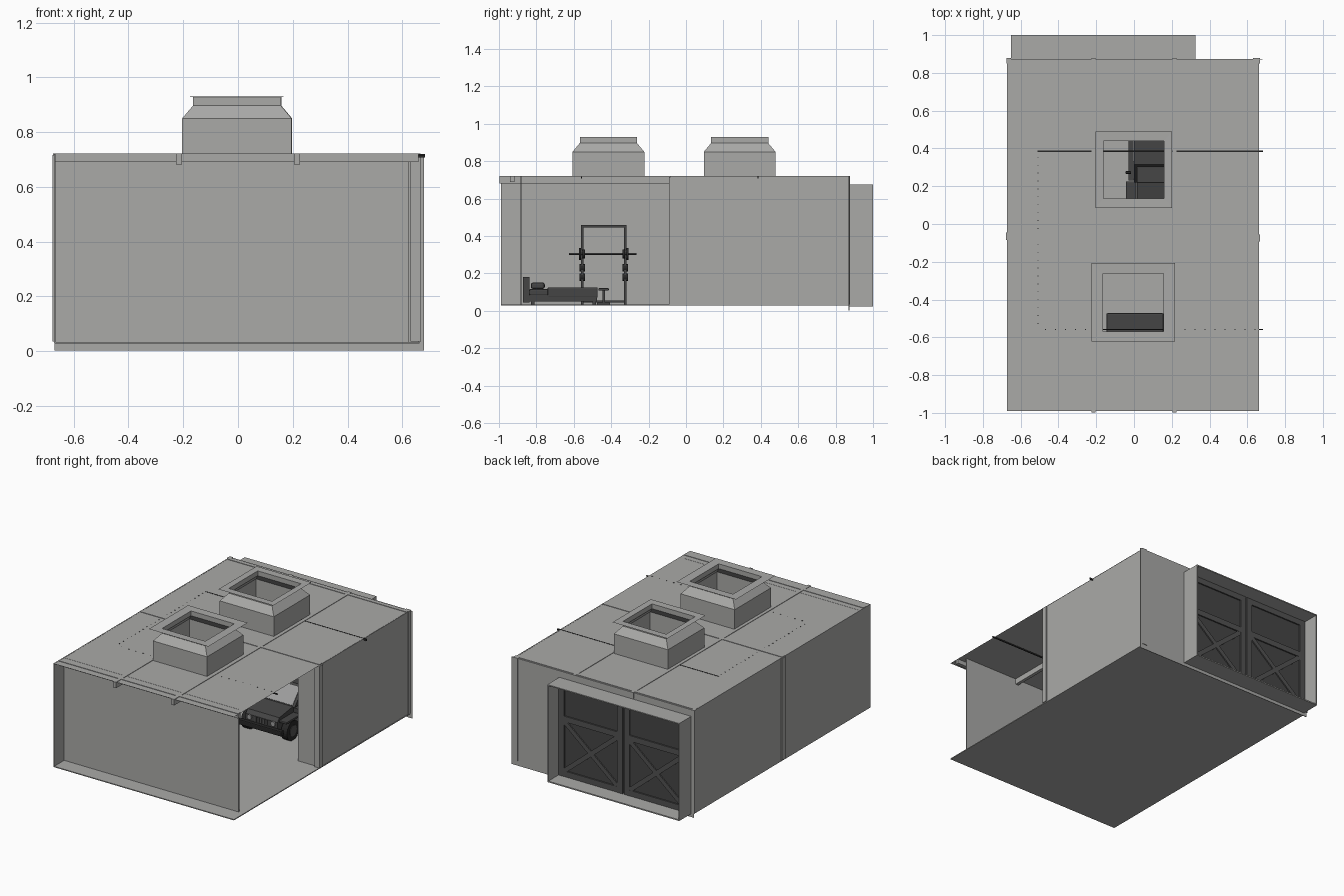
import bpy, bmesh, math
from mathutils import Vector


def mat(name, r, g, b):
    m = bpy.data.materials.new(name)
    m.diffuse_color = (r, g, b, 1)
    return m


GREY = mat("wall_grey", 0.40, 0.40, 0.39)
DARK = mat("door_dark", 0.06, 0.06, 0.06)
TRIM = mat("trim_dark", 0.085, 0.085, 0.085)
BLACK = mat("tyre_black", 0.02, 0.02, 0.02)
GLASS = mat("glass_grey", 0.35, 0.35, 0.35)


def finish(bm, name, m):
    bmesh.ops.recalc_face_normals(bm, faces=bm.faces)
    me = bpy.data.meshes.new(name)
    bm.to_mesh(me)
    bm.free()
    me.materials.append(m)
    ob = bpy.data.objects.new(name, me)
    bpy.context.collection.objects.link(ob)
    return ob


def box(name, x0, x1, y0, y1, z0, z1, m=GREY, bevel=0):
    bm = bmesh.new()
    bmesh.ops.create_cube(bm, size=1)
    for v in bm.verts:
        v.co = ((x0 + x1) / 2 + v.co.x * (x1 - x0), (y0 + y1) / 2 + v.co.y * (y1 - y0),
                (z0 + z1) / 2 + v.co.z * (z1 - z0))
    if bevel:
        bmesh.ops.bevel(bm, geom=bm.edges[:], offset=bevel, segments=2, affect='EDGES', profile=0.5)
    return finish(bm, name, m)


def rod(name, a, b, r, m=DARK, n=12, turn=0):
    a, b = Vector(a), Vector(b)
    bm = bmesh.new()
    bmesh.ops.create_cone(bm, cap_ends=True, segments=n, radius1=r, radius2=r, depth=(b - a).length)
    bmesh.ops.rotate(bm, verts=bm.verts, matrix=(b - a).to_track_quat('Z', 'Y').to_matrix())
    bmesh.ops.translate(bm, verts=bm.verts, vec=(a + b) / 2)
    return finish(bm, name, m)


def extrude_x(name, prof, x0, x1, m):
    """Side profile in y and z, pushed along x."""
    bm = bmesh.new()
    f = bm.faces.new([bm.verts.new((x0, y, z)) for y, z in prof])
    r = bmesh.ops.extrude_face_region(bm, geom=[f])
    bmesh.ops.translate(bm, verts=[v for v in r['geom'] if isinstance(v, bmesh.types.BMVert)], vec=(x1 - x0, 0, 0))
    return finish(bm, name, m)


T = 0.006
# Skylights: centre x, centre y, flange half sizes
SKY = [(-0.002, 0.287, 0.203, 0.202), (-0.004, -0.415, 0.22, 0.208)]

# Floor and walls
box("floor", -0.67, 0.663, -0.99, 0.872, 0.028, 0.034)
box("left_wall", -0.672, -0.666, -0.99, 0.872, 0.03, 0.72)
box("front_wall", -0.67, 0.625, -0.885, -0.879, 0.03, 0.72)
box("right_wall", 0.655, 0.661, -0.075, 0.872, 0.03, 0.72)
box("stub_wall", 0.5, 0.66, -0.078, -0.072, 0.03, 0.72)
box("back_wall", -0.67, 0.68, 0.87, 0.874, 0.003, 0.72)
box("right_post", 0.63, 0.668, -0.092, -0.055, 0.035, 0.716)
box("left_post", -0.677, -0.64, -0.085, -0.045, 0.035, 0.716)
box("back_right_post", 0.63, 0.666, 0.85, 0.878, 0.035, 0.722)
box("back_left_post", -0.676, -0.65, 0.85, 0.878, 0.035, 0.722)
box("wall_mirror", -0.666, -0.662, -0.52, -0.37, 0.13, 0.43)

# Roof sheet with two openings
bm = bmesh.new()
xs = [-0.672, -0.185, 0.185, 0.663]
ys = [-0.99, -0.6, -0.235, 0.105, 0.47, 0.872]
grid = [[bm.verts.new((x, y, 0.719)) for y in ys] for x in xs]
for i in range(3):
    for j in range(5):
        if not (i == 1 and j in (1, 3)):
            bm.faces.new((grid[i][j], grid[i + 1][j], grid[i + 1][j + 1], grid[i][j + 1]))
finish(bm, "roof", GREY)

# Ceiling beams just breaking through the roof, interrupted by nothing
for s in (-1, 1):
    box("roof_beam", s * 0.215 - 0.011, s * 0.215 + 0.011, -0.997, 0.878, 0.682, 0.722)
for y in (-0.93, -0.07, 0.85):
    box("cross_beam_left", -0.67, -0.226, y - 0.012, y + 0.012, 0.69, 0.722)
    box("cross_beam_middle", -0.204, 0.204, y - 0.012, y + 0.012, 0.69, 0.722)
    box("cross_beam_right", 0.226, 0.66, y - 0.012, y + 0.012, 0.69, 0.722)

# Skylight shells: stacked square rings, open through the middle
for cx, cy, fx, fy in SKY:
    bm = bmesh.new()
    rings = []
    for hx, hy, z in [(.2, .192, .719), (.2, .192, .85), (.16, .153, .897), (.16, .153, .929), (fx, fy, .93)]:
        rings.append([bm.verts.new((cx + sx * hx, cy + sy * hy, z))
                      for sx, sy in ((-1, -1), (1, -1), (1, 1), (-1, 1))])
    for a, b in zip(rings, rings[1:]):
        for k in range(4):
            bm.faces.new((a[k], a[(k + 1) % 4], b[(k + 1) % 4], b[k]))
    finish(bm, "skylight", GREY)

# Thin light strip in a U round the ceiling, showing as dashes
corners = [(0.68, -0.558), (-0.508, -0.558), (-0.508, 0.385), (0.68, 0.385)]
for (xa, ya), (xb, yb) in zip(corners, corners[1:]):
    top = 0.7205 if ya == yb == 0.385 else 0.716
    box("light_strip", min(xa, xb) - .003, max(xa, xb) + .003, min(ya, yb) - .003, max(ya, yb) + .003,
        0.708, top, BLACK)
    n = 45
    for i in range(n):
        t = (i + 0.5) / n
        x, y = xa + (xb - xa) * t, ya + (yb - ya) * t
        if top < 0.72 and not (abs(x) < 0.21 and -0.62 < y < -0.21) and abs(abs(x) - 0.215) > 0.02 and i % 2:
            box("strip_dash", x - .003, x + .003, y - .002, y + .002, 0.716, 0.7205, BLACK)

# Door surround on the back
box("surround_top", -0.65, 0.325, 0.872, 1.0, 0.669, 0.676)
box("surround_sill", -0.65, 0.325, 0.872, 1.0, 0.024, 0.032)
box("surround_left", -0.65, -0.643, 0.872, 1.0, 0.03, 0.67)
box("surround_right", 0.318, 0.325, 0.872, 1.0, 0.03, 0.67)

# Two braced door leaves
for x0, x1 in ((-0.64, -0.168), (-0.158, 0.315)):
    box("door_leaf", x0, x1, 0.876, 0.886, 0.034, 0.668, DARK)
    for xa in (x0, x1 - 0.04):
        box("door_stile", xa, xa + 0.04, 0.886, 0.896, 0.034, 0.668, TRIM)
    for z in (0.034, 0.40, 0.63):
        box("door_rail", x0 + .04, x1 - .04, 0.886, 0.895, z, z + 0.038, TRIM)
    cx = (x0 + x1) / 2
    w, h = (x1 - x0) / 2 - 0.04, 0.164
    for s in (-1, 1):
        b = box("door_brace", -math.hypot(w, h), math.hypot(w, h), -0.004, 0.004, -0.015, 0.015, TRIM)
        b.location = (cx, 0.890, 0.236)
        b.rotation_euler = (0, s * math.atan2(h, w), 0)

# Bed with its head against the front wall
box("bed_frame", -0.145, 0.155, -0.84, -0.475, 0.05, 0.085, DARK)
box("headboard", -0.15, 0.16, -0.872, -0.838, 0.045, 0.182, DARK)
box("mattress", -0.14, 0.15, -0.838, -0.48, 0.083, 0.117, DARK, 0.008)
box("blanket", -0.146, 0.156, -0.74, -0.472, 0.07, 0.126, DARK, 0.006)
for x in (-0.13, 0.015):
    box("pillow", x, x + 0.125, -0.83, -0.755, 0.117, 0.152, DARK, 0.012)
for x in (-0.14, 0.13):
    for y in (-0.83, -0.50):
        box("bed_leg", x, x + 0.02, y, y + 0.02, 0.033, 0.06, DARK)

# Weight rack
for y in (-0.555, -0.325):
    for x in (-0.5, -0.38):
        box("rack_post", x - .006, x + .006, y - .006, y + .006, 0.033, 0.455, DARK)
    for z in (0.05, 0.452):
        box("rack_side_bar", -0.5, -0.38, y - .006, y + .006, z - .006, z + .006, DARK)
    for z in (0.18, 0.23):
        rod("spare_plate", (-0.39, y - .014, z), (-0.39, y + .014, z), 0.02, BLACK, 16)
    for d, r in ((-0.012, 0.032), (0.008, 0.024)):
        yy = y + (d if y < -0.4 else -d)
        rod("barbell_plate", (-0.365, yy - .006, 0.305), (-0.365, yy + .006, 0.305), r, BLACK, 20)
for x in (-0.5, -0.38):
    box("rack_top_bar", x - .006, x + .006, -0.56, -0.32, 0.446, 0.458, DARK)
box("rack_foot_bar", -0.506, -0.494, -0.55, -0.33, 0.044, 0.056, DARK)
rod("barbell", (-0.365, -0.625, 0.305), (-0.365, -0.265, 0.305), 0.005)
box("bench_pad", -0.47, -0.25, -0.468, -0.413, 0.108, 0.122, DARK, 0.004)
for x in (-0.45, -0.28):
    box("bench_leg", x, x + .012, -0.447, -0.434, 0.04, 0.11, DARK)
    box("bench_foot", x, x + .012, -0.475, -0.406, 0.033, 0.045, DARK)


def wheel(x, y, r, w):
    z = 0.031 + r
    t = rod("tyre", (x - w / 2, y, z), (x + w / 2, y, z), r, BLACK, 24)
    rod("wheel_hub", (x - w / 2 - .003, y, z), (x + w / 2 + .003, y, z), r * 0.55, TRIM, 12)
    return t


# Car, nose toward the front
for x in (-0.015, 0.28):
    for y in (0.15, 0.63):
        wheel(x, y, 0.065, 0.045)
        box("wheel_arch", x - .028, x + .028, y - .075, y + .075, 0.165, 0.18, DARK, 0.004)
extrude_x("car_body", [(0.06, 0.10), (0.06, 0.17), (0.08, 0.195), (0.22, 0.215), (0.72, 0.215), (0.73, 0.10)],
          0.015, 0.25, DARK)
extrude_x("car_sill", [(0.23, 0.085), (0.23, 0.205), (0.55, 0.205), (0.55, 0.085)], -0.03, 0.295, DARK)
extrude_x("car_cabin", [(0.22, 0.213), (0.315, 0.325), (0.70, 0.325), (0.725, 0.213)], 0.0, 0.265, DARK)
extrude_x("windscreen", [(0.222, 0.221), (0.302, 0.316), (0.299, 0.319), (0.219, 0.224)], 0.015, 0.25, GLASS)
box("front_bumper", -0.03, 0.295, 0.035, 0.065, 0.095, 0.13, BLACK, 0.006)
box("rear_bumper", -0.03, 0.295, 0.725, 0.75, 0.095, 0.13, BLACK, 0.006)
for i in range(5):
    box("grille_bar", 0.085 + i * 0.02, 0.097 + i * 0.02, 0.054, 0.062, 0.135, 0.17, TRIM)
for x in (0.045, 0.22):
    rod("headlamp", (x, 0.052, 0.155), (x, 0.065, 0.155), 0.016, GLASS, 16)
for x in (-0.045, 0.28):
    box("door_mirror", x, x + 0.03, 0.265, 0.28, 0.225, 0.255, BLACK, 0.004)
for x in (-0.004, 0.265):
    box("side_window", x, x + .004, 0.33, 0.68, 0.235, 0.31, GLASS)

# Small quad bike beside it
for x in (-0.46, -0.25):
    for y in (0.28, 0.57):
        wheel(x, y, 0.055, 0.05)
        box("quad_mudguard", x - .03, x + .03, y - .06, y + .06, 0.15, 0.16, DARK, 0.004)
extrude_x("quad_body", [(0.25, 0.08), (0.25, 0.16), (0.36, 0.19), (0.42, 0.16), (0.60, 0.17), (0.60, 0.09)],
          -0.40, -0.31, DARK)
box("quad_seat", -0.39, -0.32, 0.42, 0.59, 0.16, 0.195, BLACK, 0.008)
rod("quad_steering", (-0.355, 0.34, 0.18), (-0.355, 0.38, 0.24), 0.008)
rod("quad_handlebar", (-0.44, 0.39, 0.24), (-0.27, 0.39, 0.24), 0.006, BLACK)
for y in (0.28, 0.57):
    rod("quad_axle", (-0.46, y, 0.086), (-0.25, y, 0.086), 0.01)
